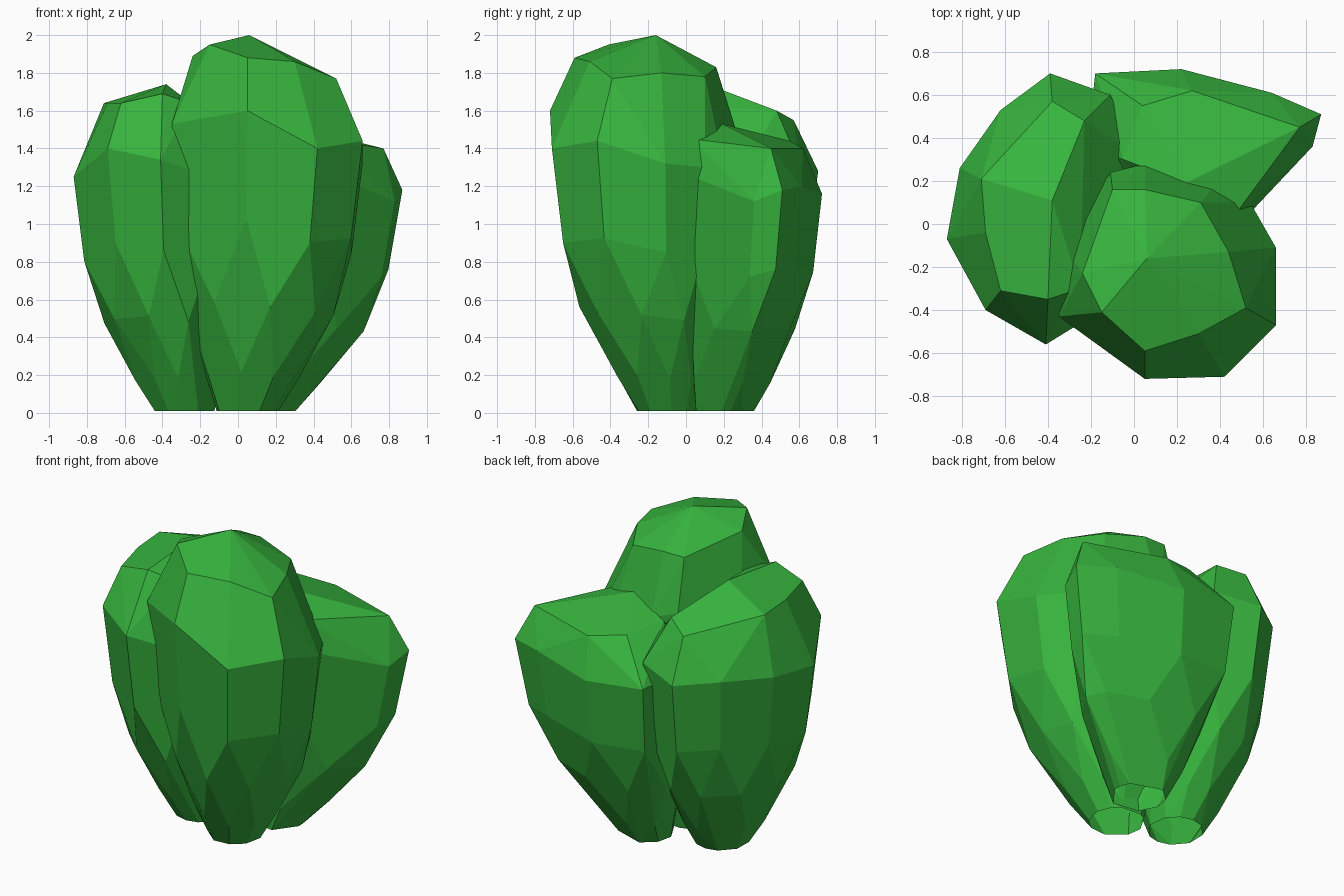
import bpy, bmesh
from mathutils import Vector

if "Cube" in bpy.data.objects:
    bpy.data.objects.remove(bpy.data.objects["Cube"])

green = bpy.data.materials.new("leaf green")
green.diffuse_color = (0.038, 0.46, 0.048, 1)
green.use_nodes = True
green.node_tree.nodes["Principled BSDF"].inputs["Base Color"].default_value = green.diffuse_color

# outward swell from foot to rim: (height fraction, spread fraction, half-step turn)
SWELL = [(0.13, 0.24, False), (0.37, 0.62, True), (0.64, 0.87, False)]
FOOT_RADIUS = 0.165


def lobe(name, foot, rim, crown):
    """Faceted egg: small open foot, swelling to a wide rim, closed by a crown."""
    rim = [Vector(p) for p in rim]
    mid = sum(rim, Vector()) / len(rim)
    base = []
    for p in rim:
        out = Vector((p.x - mid.x, p.y - mid.y, 0)).normalized() * FOOT_RADIUS
        base.append(Vector((foot[0] + out.x, foot[1] + out.y, 0.01)))
    points = rim + base + [Vector(p) for p in crown]
    n = len(rim)
    for height, spread, turned in SWELL:
        ring = []
        for b, r in zip(base, rim):
            p = b.lerp(r, spread)
            p.z = b.z + (r.z - b.z) * height
            ring.append(p)
        if turned:
            ring = [(ring[i] + ring[(i + 1) % n]) / 2 for i in range(n)]
            c = sum(ring, Vector()) / n
            ring = [Vector((c.x + (p.x - c.x) * 1.06, c.y + (p.y - c.y) * 1.06, p.z))
                    for p in ring]
        points += ring
    bm = bmesh.new()
    for p in points:
        bm.verts.new(p)
    hull = bmesh.ops.convex_hull(bm, input=bm.verts[:])
    loose = {v for v in hull["geom_interior"] + hull["geom_unused"]
             if isinstance(v, bmesh.types.BMVert)}
    bmesh.ops.delete(bm, geom=list(loose), context='VERTS')
    # merge nearly flat triangles into broad facets
    bmesh.ops.dissolve_limit(bm, angle_limit=0.12, verts=bm.verts[:], edges=bm.edges[:])
    bmesh.ops.recalc_face_normals(bm, faces=bm.faces[:])
    # the foot is open underneath
    under = [f for f in bm.faces if all(v.co.z < 0.02 for v in f.verts)]
    bmesh.ops.delete(bm, geom=under, context='FACES')
    mesh = bpy.data.meshes.new(name)
    bm.to_mesh(mesh)
    bm.free()
    mesh.materials.append(green)
    bpy.context.collection.objects.link(bpy.data.objects.new(name, mesh))


# tall lobe at the front
lobe("front_lobe", (0.05, -0.10),
     rim=[(-0.35, -0.43, 1.53), (0.05, -0.72, 1.60), (0.42, -0.71, 1.40),
          (0.66, -0.47, 1.44), (0.66, -0.11, 1.32), (0.54, 0.10, 1.30),
          (0.37, 0.17, 1.45), (0.05, 0.28, 1.45), (-0.11, 0.24, 1.50),
          (-0.33, -0.1, 1.40)],
     crown=[(-0.15, -0.41, 1.95), (0.05, -0.59, 1.88), (0.30, -0.51, 1.86),
            (0.52, -0.39, 1.77), (0.44, -0.13, 1.80), (0.31, 0.10, 1.78),
            (-0.10, 0.16, 1.83), (0.05, 0.16, 1.83), (-0.24, -0.23, 1.89), (0.06, -0.16, 2.0)])

# middle lobe at the left
lobe("left_lobe", (-0.285, 0.04),
     rim=[(-0.39, 0.70, 1.28), (-0.62, 0.53, 1.30), (-0.81, 0.26, 1.28),
          (-0.87, -0.07, 1.25), (-0.69, -0.40, 1.40), (-0.41, -0.56, 1.34),
          (-0.15, -0.40, 1.25), (0.0, 0.0, 1.32), (0.02, 0.32, 1.32), (-0.11, 0.60, 1.32)],
     crown=[(-0.71, 0.21, 1.64), (-0.69, -0.04, 1.64), (-0.62, -0.31, 1.64),
            (-0.40, -0.35, 1.69), (-0.25, -0.30, 1.64), (-0.38, 0.57, 1.55),
            (-0.23, 0.48, 1.60), (-0.38, 0.11, 1.74)])

# low, long lobe at the back right
lobe("back_right_lobe", (0.14, 0.205),
     rim=[(0.87, 0.51, 1.18), (0.64, 0.61, 1.20), (0.22, 0.72, 1.16),
          (-0.18, 0.70, 1.20), (-0.22, 0.35, 1.20), (0.0, 0.02, 1.20),
          (0.50, 0.01, 1.26), (0.83, 0.36, 1.12)],
     crown=[(0.77, 0.45, 1.40), (0.27, 0.62, 1.40), (0.04, 0.55, 1.44),
            (0.46, 0.03, 1.45), (0.24, 0.19, 1.53), (-0.05, 0.30, 1.46)])
